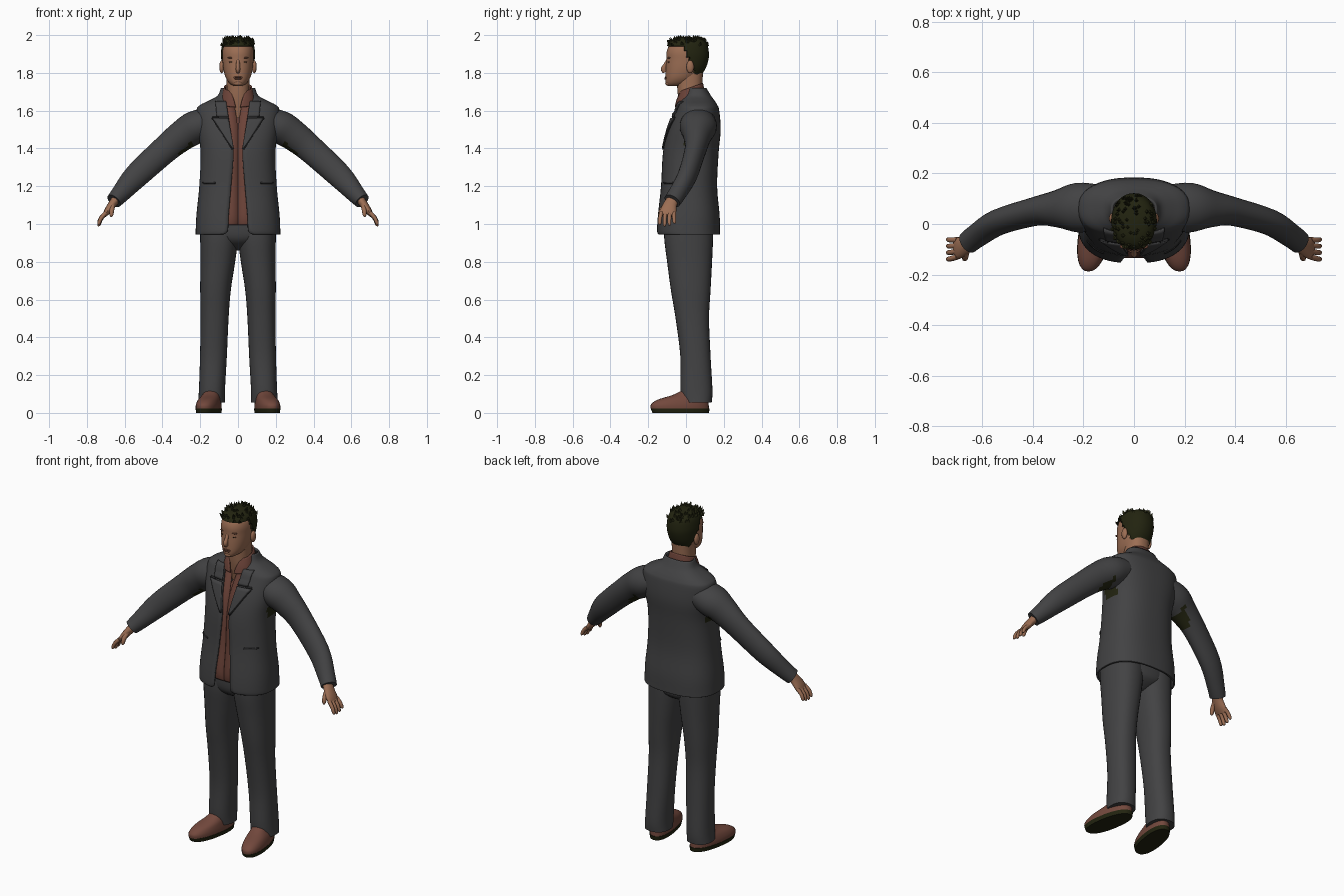
import bpy, bmesh, math, random
from mathutils import Vector

random.seed(4)
if "Cube" in bpy.data.objects:
    bpy.data.objects.remove(bpy.data.objects["Cube"])


def material(name, r, g, b):
    m = bpy.data.materials.new(name)
    m.use_nodes = True
    m.diffuse_color = (r, g, b, 1)
    bsdf = m.node_tree.nodes["Principled BSDF"]
    bsdf.inputs["Base Color"].default_value = (r, g, b, 1)
    bsdf.inputs["Roughness"].default_value = 0.8
    return m


SUIT = material("charcoal suit", .055, .055, .057)
SEAM = material("dark seam", .025, .025, .026)
SHIRT = material("rust shirt", .15, .056, .04)
SHOE = material("brown leather", .17, .065, .046)
SKIN = material("skin", .33, .155, .088)
SHADE = material("dark skin", .16, .065, .04)
DARK = material("olive black", .016, .017, .005)


def spline(rows, steps):
    """Catmull-Rom resampling of tuples of numbers."""
    out = []
    for i in range(len(rows) - 1):
        a, b, c, d = (rows[min(max(i + k, 0), len(rows) - 1)] for k in (-1, 0, 1, 2))
        for s in range(steps):
            t = s / steps
            out.append(tuple(.5 * (2 * q + (r - p) * t + (2 * p - 5 * q + 4 * r - w) * t * t
                                   + (3 * q - p - 3 * r + w) * t ** 3)
                             for p, q, r, w in zip(a, b, c, d)))
    return out + [tuple(rows[-1])]


def skin_rings(name, rings, mats, closed=True, thick=0, rule=None):
    """Bridge equal rings of points into a smooth surface."""
    bm = bmesh.new()
    vs = [[bm.verts.new(p) for p in ring] for ring in rings]
    n = len(vs[0])
    for a, b in zip(vs, vs[1:]):
        for i in range(n if closed else n - 1):
            j = (i + 1) % n
            bm.faces.new((a[i], a[j], b[j], b[i]))
    if closed and not thick:
        bm.faces.new(vs[0])
        bm.faces.new(vs[-1])
    bmesh.ops.recalc_face_normals(bm, faces=bm.faces)
    if rule:
        for f in bm.faces:
            f.material_index = int(rule(f.calc_center_median(), f.normal))
    return finish(name, bm, mats, thick)


def finish(name, bm, mats, thick=0):
    me = bpy.data.meshes.new(name)
    bm.to_mesh(me)
    bm.free()
    for m in mats:
        me.materials.append(m)
    me.shade_smooth()
    me.set_sharp_from_angle(angle=math.radians(50))
    ob = bpy.data.objects.new(name, me)
    bpy.context.collection.objects.link(ob)
    if thick:
        mod = ob.modifiers.new("thickness", "SOLIDIFY")
        mod.thickness = thick
        mod.offset = -1
    return ob


def slices(rows, n=40, p=2.3, side=1, tilt=0, lean=0, steps=4):
    """Level rings from rows of z, centre x, half width, front y, back y, front gap."""
    rings = []
    for z, cx, hx, yf, yb, gap in spline(rows, steps):
        t0 = math.asin(min(1, max(gap, 0) / hx) ** (p / 2))
        ring = []
        for i in range(n):
            t = t0 + (2 * math.pi - 2 * t0) * i / ((n - 1) if gap > 0 else n)
            s, c = math.sin(t), math.cos(t)
            x = cx + hx * math.copysign(abs(s) ** (2 / p), s)
            y = (yf + yb) / 2 - (yb - yf) / 2 * math.copysign(abs(c) ** (2 / p), c)
            ring.append(Vector((side * (x + lean * y), y, z + tilt * y)))
        rings.append(ring)
    return rings


def tube(name, rows, mats, side=1, n=16, steps=4, rule=None):
    """Tube through rows of x, y, z, thickness, breadth."""
    pts = spline(rows, steps)
    rings = []
    for i, q in enumerate(pts):
        a, b = pts[max(i - 1, 0)], pts[min(i + 1, len(pts) - 1)]
        d = (Vector(b[:3]) - Vector(a[:3])).normalized()
        u = d.cross(Vector((0, 1, 0))).normalized()
        v = u.cross(d)
        ring = []
        for k in range(n):
            t = 2 * math.pi * k / n
            w = Vector(q[:3]) + u * q[3] * math.cos(t) + v * q[4] * math.sin(t)
            ring.append(Vector((side * w.x, w.y, w.z)))
        rings.append(ring)
    return skin_rings(name, rings, mats, rule=rule)


def ball(name, mat, at, size):
    bm = bmesh.new()
    bmesh.ops.create_uvsphere(bm, u_segments=16, v_segments=10, radius=1)
    for v in bm.verts:
        v.co = Vector(at) + Vector([c * s for c, s in zip(v.co, size)])
    return finish(name, bm, [mat])


# Jacket: an open-fronted shell, dark under the arms
JACKET = [(.945, 0, .224, -.15, .18, .075), (.965, 0, .224, -.155, .18, .055),
          (1.05, 0, .22, -.15, .178, .05), (1.2, 0, .205, -.133, .165, .037),
          (1.38, 0, .198, -.122, .173, .024), (1.5, 0, .215, -.095, .184, .04),
          (1.6, 0, .22, -.055, .176, .055), (1.63, 0, .2, -.043, .166, .06),
          (1.655, 0, .15, -.028, .15, .064), (1.68, 0, .108, -.012, .132, .066),
          (1.72, 0, .09, .005, .108, .068)]
skin_rings("jacket", slices(JACKET, 64, 2.5), [SUIT, DARK], closed=False, thick=.01,
           rule=lambda c, n: abs(c.x) > .18 and 1.36 < c.z < 1.43 and abs(c.y - .04) < .045)

# Shirt inside the jacket, open at the throat
shirt = [(z, 0, hx - .02, yf + .015, yb - .02, .001 if z < 1.6 else (z - 1.57) * .45)
         for z, _, hx, yf, yb, _ in JACKET if 1 < z < 1.66]
shirt.insert(0, (.995, 0, .2, -.13, .155, .001))
skin_rings("shirt", slices(shirt, 48, 2.5), [SHIRT], closed=False, thick=.004)
collar = [(1.64, 0, .092, -.06, .1, .012), (1.675, 0, .085, -.052, .098, .022),
          (1.715, 0, .074, -.035, .09, .04)]
skin_rings("shirt_collar", slices(collar, 40, tilt=.35), [SHIRT], closed=False, thick=.008)


def jacket_front(x, z):
    rows = spline(JACKET, 6)
    r = min(rows, key=lambda q: abs(q[0] - z))
    k = min(abs(x) / r[2], .98)
    return (r[3] + r[4]) / 2 - (r[4] - r[3]) / 2 * (1 - k ** 2.5) ** .4


def plate(name, rows, mat, side, lift=.007, cols=7):
    """Thin cloth lying on the jacket; rows of z, inner x, outer x."""
    rings = []
    for z, a, b in rows:
        xs = [a + (b - a) * i / (cols - 1) for i in range(cols)]
        rings.append([Vector((side * x, jacket_front(x, z) - lift, z)) for x in xs])
    ob = skin_rings(name, rings, [mat], closed=False, thick=.006)
    ob.modifiers["thickness"].offset = 0


def line(a, b, n):
    return [tuple(p + (q - p) * i / n for p, q in zip(a, b)) for i in range(n + 1)]


for s, tag in ((1, "left"), (-1, "right")):
    # Lapels and pockets
    plate(tag + "_lapel", line((1.4, .022, .03), (1.56, .05, .135), 8), SUIT, s)
    plate(tag + "_upper_lapel", line((1.566, .05, .112), (1.65, .063, .12), 6), SUIT, s)
    plate(tag + "_lapel_edge", line((1.395, .028, .033), (1.56, .135, .14), 8), SEAM, s, .005, 3)
    plate(tag + "_lapel_notch", line((1.559, .105, .137), (1.567, .1, .134), 2), SEAM, s, .006)
    plate(tag + "_pocket", line((1.214, .12, .185), (1.222, .12, .185), 2), SEAM, s, .002)

    # Sleeves
    tube(tag + "_sleeve", [(.13, .065, 1.545, .075, .09), (.225, .065, 1.512, .088, .098),
                           (.3, .06, 1.465, .081, .075), (.388, .05, 1.393, .073, .057),
                           (.535, .008, 1.258, .066, .051), (.62, -.045, 1.163, .05, .047),
                           (.657, -.073, 1.122, .042, .046)], [SUIT, DARK], s, 28,
         rule=lambda c, n: n.z < -.6 and .24 < abs(c.x) < .32)

    # Hands
    tube(tag + "_palm", [(.635, -.06, 1.145, .024, .03), (.665, -.083, 1.105, .022, .036),
                         (.69, -.094, 1.07, .018, .043), (.707, -.098, 1.045, .011, .041)],
         [SKIN], s)
    for i in range(4):
        o = -.034 + .0225 * i
        drop = (.004, -.004, 0, .01)[i]
        tube(f"{tag}_finger_{i + 1}", [(.699, -.096 + o, 1.06, .011, .011),
                                       (.724, -.1 + o * 1.1, 1.03 + drop / 2, .0105, .0105),
                                       (.736, -.1 + o * 1.15, 1.0 + drop, .009, .009),
                                       (.737, -.1 + o * 1.15, .992 + drop, .004, .004)],
             [SKIN], s, 10, 3)
    tube(tag + "_thumb", [(.662, -.1, 1.105, .014, .014), (.668, -.128, 1.075, .013, .013),
                          (.67, -.138, 1.048, .01, .01), (.67, -.139, 1.038, .004, .004)],
         [SKIN], s, 10, 3)

    # Trouser legs
    leg = [(.055, .14, .072, -.02, .136, 0), (.12, .138, .069, -.03, .14, 0),
           (.3, .13, .071, -.03, .13, 0), (.5, .124, .074, -.055, .122, 0),
           (.65, .119, .081, -.08, .13, 0), (.8, .107, .092, -.1, .138, 0),
           (.92, .1, .1, -.115, .143, 0), (1.02, .1, .1, -.115, .143, 0)]
    skin_rings(tag + "_trouser_leg", slices(leg, 32, side=s), [SUIT])

    # Shoes with dark soles
    shoe = [(.022, .15, .062, -.187, .122, 0), (.045, .15, .061, -.185, .12, 0),
            (.07, .148, .055, -.15, .118, 0), (.095, .143, .046, -.07, .115, 0),
            (.12, .14, .04, -.02, .11, 0)]
    skin_rings(tag + "_shoe", slices(shoe, 32, side=s, lean=-.16), [SHOE])
    sole = [(0, .15, .06, -.178, .122, 0), (.024, .15, .064, -.187, .125, 0)]
    skin_rings(tag + "_sole", slices(sole, 32, side=s, lean=-.16, steps=1), [DARK])

    # Ears, eyes and brows
    ball(tag + "_ear", SKIN, (s * .086, .022, 1.832), (.013, .02, .034))
    ball(tag + "_eye", SHADE, (s * .034, -.088, 1.857), (.015, .008, .005))
    ball(tag + "_pupil", DARK, (s * .034, -.094, 1.857), (.005, .004, .004))
    ball(tag + "_brow", SHADE, (s * .036, -.089, 1.88), (.02, .01, .004))

# Seat of the trousers
seat = [(.86, 0, .035, -.02, .07, 0), (.9, 0, .13, -.09, .13, 0),
        (.95, 0, .196, -.115, .143, 0), (1.05, 0, .196, -.115, .143, 0)]
skin_rings("trouser_seat", slices(seat), [SUIT])

# Neck and head
neck = [(1.56, 0, .085, -.02, .1, 0), (1.63, 0, .068, -.035, .09, 0),
        (1.7, 0, .06, -.045, .085, 0), (1.8, 0, .062, -.05, .09, 0)]
skin_rings("neck", slices(neck), [SKIN])
HEAD = [(1.73, 0, .022, -.095, -.03, 0), (1.745, 0, .045, -.106, .02, 0),
        (1.775, 0, .065, -.108, .06, 0), (1.82, 0, .077, -.107, .093, 0),
        (1.87, 0, .082, -.104, .11, 0), (1.91, 0, .083, -.103, .112, 0),
        (1.945, 0, .074, -.088, .1, 0), (1.968, 0, .05, -.055, .07, 0),
        (1.977, 0, .01, -.005, .02, 0)]
skin_rings("head", slices(HEAD, p=2.15), [SKIN])
tube("nose", [(0, -.096, 1.872, .008, .007), (0, -.109, 1.845, .01, .009),
              (0, -.118, 1.82, .012, .015), (0, -.11, 1.805, .009, .012)], [SKIN])
ball("upper_lip", SHADE, (0, -.105, 1.777), (.024, .009, .004))
ball("lower_lip", SHADE, (0, -.105, 1.769), (.02, .009, .005))
ball("chin", SKIN, (0, -.092, 1.745), (.025, .018, .014))

# Hair: a larger shell that sinks into the head below the hairline
grown = [(z + .012 * (z > 1.93), cx, hx + .007, yf - .006, yb + .009, g)
         for z, cx, hx, yf, yb, g in HEAD]
rings = slices(grown, 56, 2.15, steps=6)
for ring in rings:
    for v in ring:
        if v.z < max(1.78, min(1.938, 1.895 - 2 * v.y)):
            v.x *= .8
            v.y = .01 + (v.y - .01) * .8
crown = [v.copy() for ring in rings for v in ring if 1.945 < v.z < 1.988]
skin_rings("hair", rings, [DARK])

# Short tufts on the crown
bm = bmesh.new()
for root in random.sample(crown, 70):
    lean = (root - Vector((0, .02, 1.9))).normalized() + Vector((0, -.3, .5))
    tip = root + lean.normalized() * random.uniform(.012, .022)
    tip.z = min(tip.z, 2.0)
    base = [bm.verts.new(root + Vector((.012 * math.cos(a), .012 * math.sin(a), -.008)))
            for a in (0, 1.57, 3.14, 4.71)]
    top = bm.verts.new(tip)
    for i in range(4):
        bm.faces.new((base[i], base[(i + 1) % 4], top))
finish("hair_tufts", bm, [DARK])
